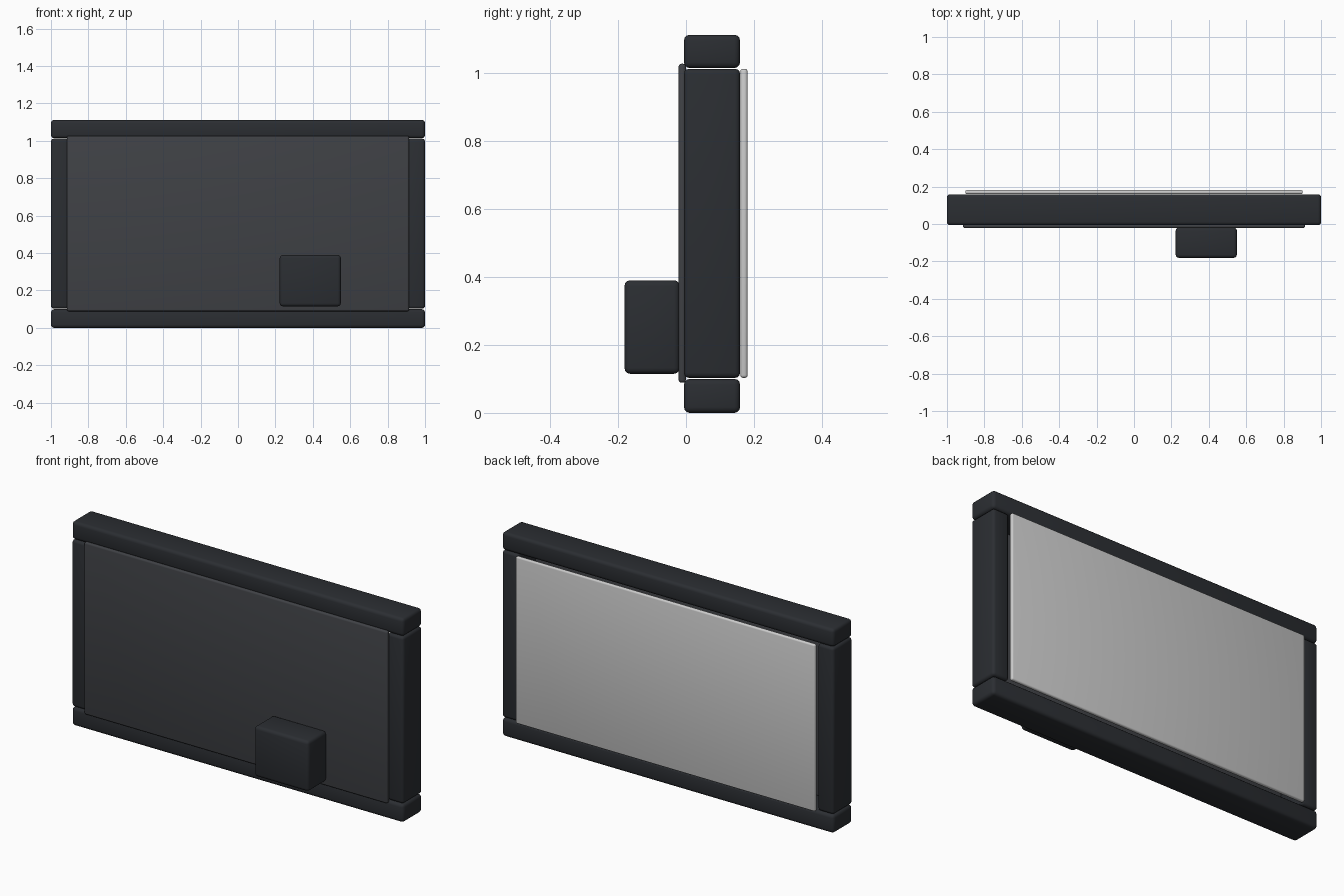
import bpy

if "Cube" in bpy.data.objects:
    bpy.data.objects.remove(bpy.data.objects["Cube"])


def material(name, color):
    m = bpy.data.materials.new(name)
    m.diffuse_color = color
    m.use_nodes = True
    m.node_tree.nodes["Principled BSDF"].inputs["Base Color"].default_value = m.diffuse_color
    return m


dark = material("dark_frame", (0.024, 0.027, 0.032, 1))
smoke = material("smoky_panel", (0.05, 0.053, 0.06, 1))


def rounded_box(name, lo, hi, bevel, mat=None):
    """Box between two corners with softly rounded edges."""
    bpy.ops.mesh.primitive_cube_add(
        size=1, location=[(a + b) / 2 for a, b in zip(lo, hi)])
    ob = bpy.context.object
    ob.name = name
    ob.scale = [b - a for a, b in zip(lo, hi)]
    bpy.ops.object.transform_apply(location=False, rotation=False, scale=True)
    mod = ob.modifiers.new("bevel", 'BEVEL')
    mod.width = bevel
    mod.segments = 3
    bpy.ops.object.modifier_apply(modifier=mod.name)
    bpy.ops.object.shade_smooth_by_angle()
    if mat:
        ob.data.materials.append(mat)
    return ob


Y0, Y1 = -0.006, 0.159

# Frame rails
for name, z0, z1 in (("bottom_rail", 0, 0.1), ("top_rail", 1.014, 1.112)):
    rounded_box(name, (-1, Y0, z0), (1, Y1, z1), 0.017, dark)

# Side posts
rounded_box("left_post", (-1, Y0, 0.103), (-0.903, Y1, 1.012), 0.015, dark)
rounded_box("right_post", (0.903, Y0, 0.103), (1, Y1, 1.012), 0.015, dark)

# Front cover panel and rear screen
rounded_box("cover_panel", (-0.914, -0.022, 0.089), (0.914, 0.0, 1.027), 0.009, smoke)
rounded_box("rear_screen", (-0.902, 0.16, 0.103), (0.902, 0.181, 1.012), 0.008)

# Control box on the front
rounded_box("control_box", (0.223, -0.181, 0.115), (0.55, -0.018, 0.39), 0.017, dark)
